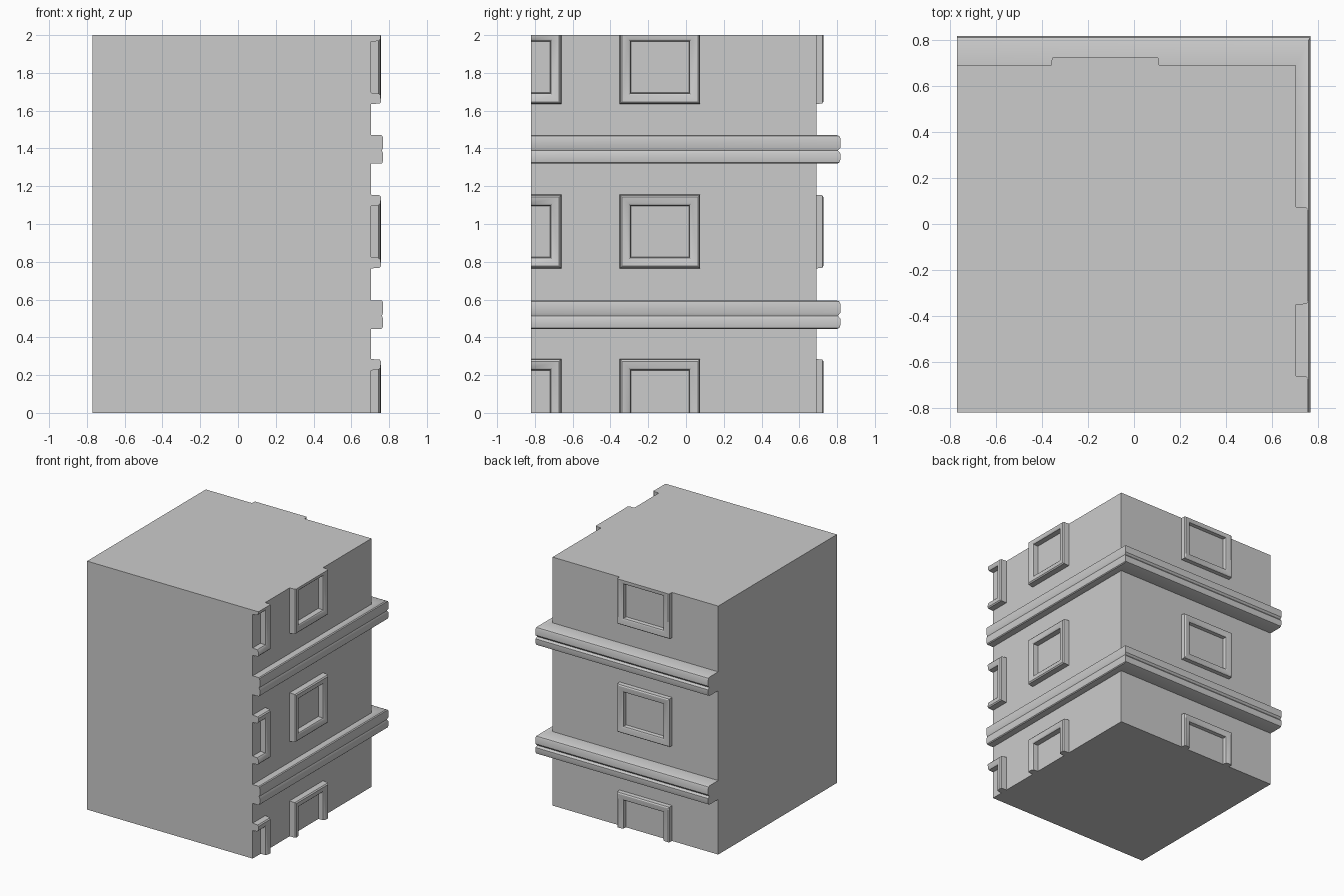
import bpy, bmesh, math
from mathutils import Vector

cube = bpy.data.objects.get("Cube")
if cube:
    bpy.data.objects.remove(cube, do_unlink=True)

# Outer limits of the block and the two decorated walls
LEFT, FRONT, TOP = -0.77, -0.82, 2.0
WALL_X, WALL_Y = 0.705, 0.69
STOREY = 0.87

stone = bpy.data.materials.new("plain_grey")
stone.use_nodes = True
grey = (0.6, 0.6, 0.6, 1)
stone.diffuse_color = grey
stone.node_tree.nodes["Principled BSDF"].inputs["Base Color"].default_value = grey


def finish(bm, name):
    bmesh.ops.recalc_face_normals(bm, faces=bm.faces)
    mesh = bpy.data.meshes.new(name)
    bm.to_mesh(mesh)
    bm.free()
    mesh.materials.append(stone)
    obj = bpy.data.objects.new(name, mesh)
    bpy.context.collection.objects.link(obj)
    bpy.ops.object.select_all(action='DESELECT')
    obj.select_set(True)
    bpy.context.view_layer.objects.active = obj
    bpy.ops.object.shade_smooth_by_angle(angle=math.radians(35))


def skin(bm, rings, closed):
    """Join equal rings of points with quads."""
    loops = [[bm.verts.new(p) for p in ring] for ring in rings]
    pairs = list(zip(loops, loops[1:])) + ([(loops[-1], loops[0])] if closed else [])
    for a, b in pairs:
        for i in range(len(a)):
            j = (i + 1) % len(a)
            bm.faces.new((a[i], a[j], b[j], b[i]))
    if not closed:
        bm.faces.new(loops[0])
        bm.faces.new(loops[-1])


# Main block
bm = bmesh.new()
bmesh.ops.create_cube(bm, size=1)
size = Vector((WALL_X - LEFT, WALL_Y - FRONT, TOP))
middle = Vector((WALL_X + LEFT, WALL_Y + FRONT, TOP)) / 2
for v in bm.verts:
    v.co = v.co * size + middle
finish(bm, "building_block")

# Ledges with a double roll, mitred round the back corner
PROFILE = [(0, 0), (.85, 0), (.96, .006), (1, .02), (1, .055), (.9, .07),
           (1, .085), (1, .135), (.96, .146), (.85, .152), (0, .152)]
for name, base in (("lower_ledge", 0.444), ("upper_ledge", 0.444 + STOREY + 0.005)):
    side = [(WALL_X + .063 * o, FRONT, base + h) for o, h in PROFILE]
    corner = [(WALL_X + .063 * o, WALL_Y + .127 * o, base + h) for o, h in PROFILE]
    back = [(LEFT, WALL_Y + .127 * o, base + h) for o, h in PROFILE]
    bm = bmesh.new()
    skin(bm, [side, corner, back], False)
    finish(bm, name)


# Window frames: concentric rectangles, trimmed at the limits of the block
FRAME = [(0, 0), (.003, .85), (.012, 1), (.046, .92), (.056, .75), (.06, 0)]


def window_frame(name, centre, half_width, z, depth, on_back):
    rings = []
    for inset, out in FRAME:
        w, h = half_width - inset, 0.195 - inset
        ring = []
        for a, b in ((-1, -1), (1, -1), (1, 1), (-1, 1)):
            u = centre + a * w
            d = out * depth
            ring.append((u, WALL_Y + d, z + b * h) if on_back else (WALL_X + d, u, z + b * h))
        rings.append(ring)
    bm = bmesh.new()
    skin(bm, rings, True)
    for point, normal in (((0, 0, 0), (0, 0, -1)), ((0, 0, TOP), (0, 0, 1)),
                          ((0, FRONT, 0), (0, -1, 0))):
        bmesh.ops.bisect_plane(bm, geom=bm.verts[:] + bm.edges[:] + bm.faces[:],
                               plane_co=point, plane_no=normal, clear_outer=True)
        rim = [e for e in bm.edges if e.is_boundary]
        if rim:
            bmesh.ops.holes_fill(bm, edges=rim, sides=0)
    finish(bm, name)


for floor, label in enumerate(("bottom", "middle", "top")):
    z = 0.09 + STOREY * floor
    window_frame(label + "_right_window_frame", -0.138, 0.213, z, 0.053, False)
    window_frame(label + "_corner_window_frame", -0.873, 0.213, z, 0.053, False)
    window_frame(label + "_back_window_frame", -0.125, 0.235, z, 0.037, True)
